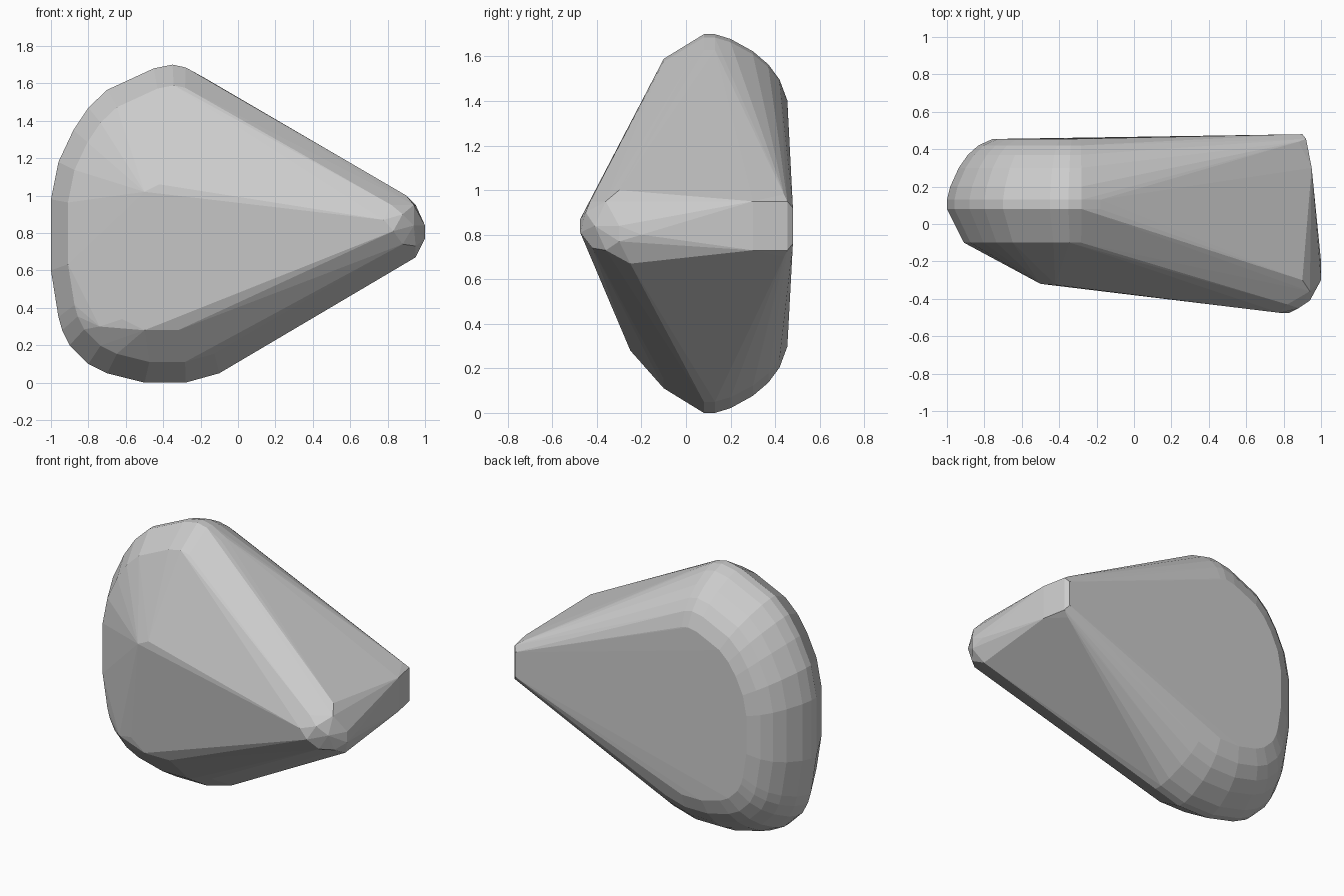
import bpy, bmesh

# Rounded big end: outline (x, z) repeated as rings (y, scale) around a centre
CX, CZ = -0.3, 0.85
outline = [(-0.18, 1.63), (-0.28, 1.685), (-0.35, 1.70), (-0.45, 1.68), (-0.6, 1.61),
           (-0.7, 1.565), (-0.8, 1.47), (-0.88, 1.35), (-0.96, 1.18), (-1.0, 0.98),
           (-1.0, 0.6), (-0.96, 0.35), (-0.94, 0.28), (-0.9, 0.2), (-0.8, 0.1),
           (-0.7, 0.05), (-0.5, 0.0), (-0.28, 0.0), (-0.1, 0.05)]
rings = [(-0.1, 0.87), (0.08, 1.0), (0.13, 1.0), (0.2, 0.975), (0.3, 0.91),
         (0.37, 0.84), (0.42, 0.76), (0.455, 0.65)]
points = [(CX + (x - CX) * s, y, CZ + (z - CZ) * s) for y, s in rings for x, z in outline]

# Front face corners
points += [(-0.5, -0.32, 1.02), (-0.42, -0.325, 1.06), (-0.5, -0.25, 0.28),
           (-0.32, -0.25, 0.28), (-0.62, -0.22, 0.34), (-0.74, -0.17, 0.3)]

# Narrow rounded nose, front end
points += [(1.0, -0.3, 0.84), (1.0, -0.3, 0.77), (1.0, -0.2, 0.8), (0.95, -0.25, 0.67),
           (0.95, -0.36, 0.73), (0.94, -0.36, 0.95), (0.9, -0.3, 1.0), (0.94, -0.41, 0.84),
           (0.83, -0.475, 0.81), (0.78, -0.475, 0.87), (0.88, -0.45, 0.9), (0.82, -0.43, 0.95),
           (0.88, -0.42, 0.74)]
# Narrow rounded nose, back end
for y, x, h in [(0.48, 0.9, 0.08), (0.455, 0.92, 0.11), (0.3, 0.95, 0.11), (0.44, 0.88, 0.14)]:
    points += [(x, y, 0.84 + h), (x, y, 0.84 - h)]

# Wrap all points in one faceted skin
bm = bmesh.new()
for p in points:
    bm.verts.new(p)
res = bmesh.ops.convex_hull(bm, input=bm.verts)
loose = [v for v in bm.verts if not v.link_faces]
bmesh.ops.delete(bm, geom=loose, context='VERTS')
bmesh.ops.recalc_face_normals(bm, faces=bm.faces)
bmesh.ops.dissolve_limit(bm, angle_limit=0.02, verts=bm.verts, edges=bm.edges)
mesh = bpy.data.meshes.new("faceted_stone")
bm.to_mesh(mesh)
bm.free()
stone = bpy.data.objects.new("faceted_stone", mesh)
bpy.context.collection.objects.link(stone)
